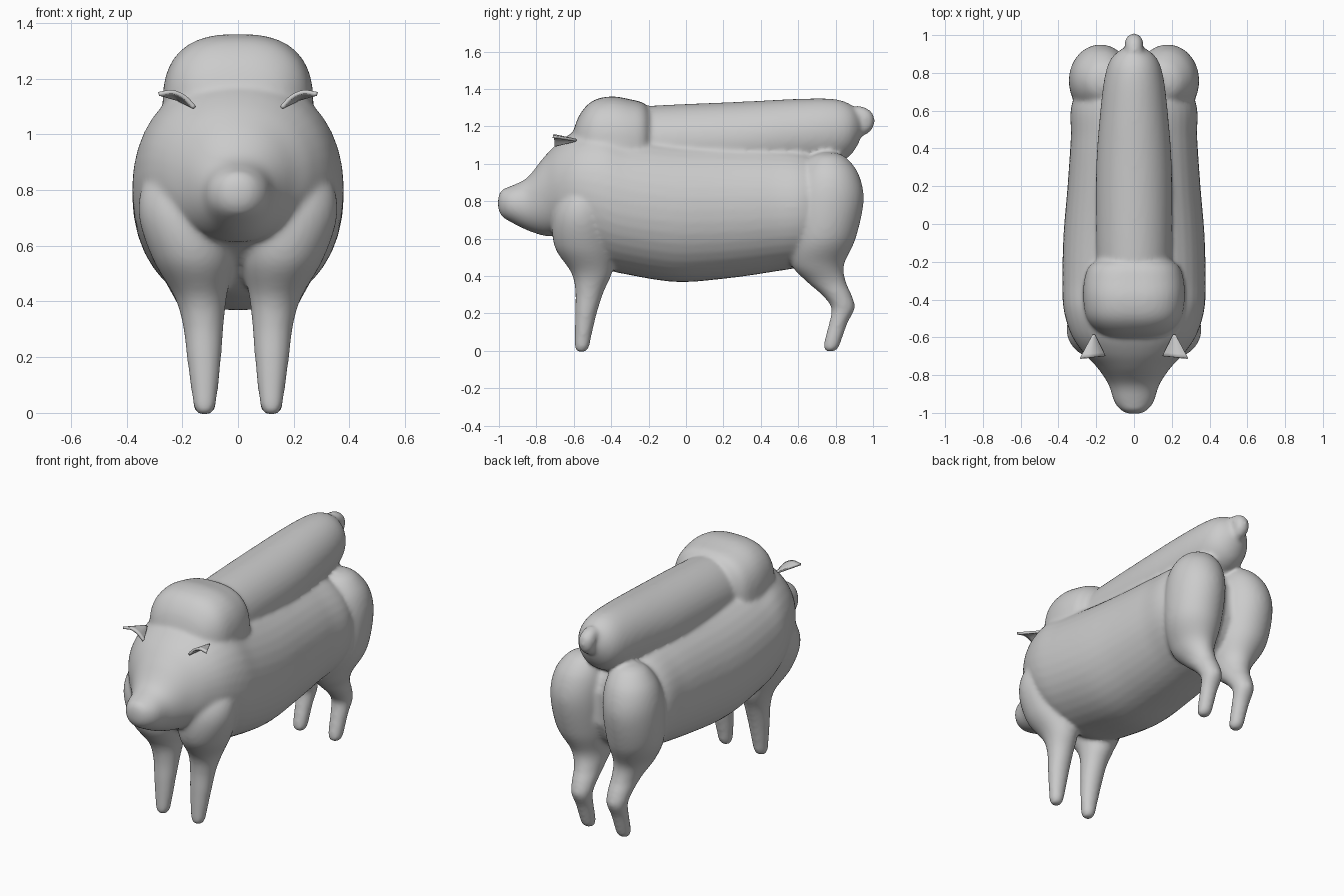
import bpy, bmesh, math
from mathutils import Vector

cube = bpy.data.objects.get("Cube")
if cube:
    bpy.data.objects.remove(cube)

grey = bpy.data.materials.new("clay_grey")
grey.use_nodes = True
grey.diffuse_color = (0.6, 0.6, 0.6, 1)
grey.node_tree.nodes["Principled BSDF"].inputs["Base Color"].default_value = (0.6, 0.6, 0.6, 1)


def spline(stations, steps=6):
    """Catmull-Rom interpolation through rows of numbers."""
    rows = [Vector(s) for s in stations]
    rows = [rows[0]] + rows + [rows[-1]]
    out = []
    for a, b, c, d in zip(rows, rows[1:], rows[2:], rows[3:]):
        for i in range(steps):
            t = i / steps
            out.append(0.5 * (2 * b + (c - a) * t + (2 * a - 5 * b + 4 * c - d) * t ** 2
                              + (3 * b - a - 3 * c + d) * t ** 3))
    return out + [rows[-1]]


def loft(bm, axis, stations, power=2.0, mirror=False, sides=40):
    """Closed loft; each station is (along, x, other, radius x, radius other)."""
    rows = spline(stations)
    for side in ((1, -1) if mirror else (1,)):
        rings = []
        for along, u, v, ru, rv in rows:
            ring = []
            for i in range(sides):
                a = math.tau * i / sides
                c, s = math.cos(a), math.sin(a)
                x = side * (u + ru * math.copysign(abs(c) ** (2 / power), c))
                w = v + rv * math.copysign(abs(s) ** (2 / power), s)
                ring.append(bm.verts.new((x, along, w) if axis == "Y" else (x, w, along)))
            rings.append(ring)
        for r, q in zip(rings, rings[1:]):
            for i in range(sides):
                j = (i + 1) % sides
                bm.faces.new((r[i], r[j], q[j], q[i]))
        bm.faces.new(rings[0])
        bm.faces.new(rings[-1])


def finish(name, bm):
    bmesh.ops.recalc_face_normals(bm, faces=bm.faces)
    for f in bm.faces:
        f.smooth = True
    mesh = bpy.data.meshes.new(name)
    bm.to_mesh(mesh)
    bm.free()
    mesh.materials.append(grey)
    ob = bpy.data.objects.new(name, mesh)
    bpy.context.collection.objects.link(ob)
    return ob


bm = bmesh.new()

# Trunk with snout
loft(bm, "Y", [
    (-1.005, 0, .79, .03, .03), (-.985, 0, .79, .07, .07), (-.94, 0, .785, .105, .095),
    (-.85, 0, .785, .135, .14), (-.76, 0, .825, .195, .21), (-.68, 0, .86, .27, .255),
    (-.58, 0, .86, .335, .32), (-.45, 0, .83, .373, .385), (-.3, 0, .79, .38, .385),
    (-.05, 0, .755, .373, .387), (.2, 0, .755, .352, .37), (.45, 0, .765, .335, .345),
    (.65, 0, .77, .325, .31), (.78, 0, .77, .2, .22), (.84, 0, .77, .08, .1)], 2.1)

# Shoulder hump
loft(bm, "Y", [
    (-.61, 0, 1.08, .10, .07), (-.57, 0, 1.09, .19, .17), (-.5, 0, 1.1, .25, .236),
    (-.4, 0, 1.1, .27, .26), (-.3, 0, 1.1, .265, .245), (-.22, 0, 1.1, .235, .22),
    (-.17, 0, 1.1, .15, .15)], 2.6)

# Long roll on the back
loft(bm, "Y", [
    (-.35, 0, 1.1, .19, .2), (-.1, 0, 1.11, .2, .205), (.3, 0, 1.125, .2, .207),
    (.6, 0, 1.155, .178, .192), (.78, 0, 1.17, .155, .177), (.87, 0, 1.18, .125, .143),
    (.92, 0, 1.19, .075, .085), (.94, 0, 1.195, .03, .03)])

# Front legs with shoulders
loft(bm, "Z", [
    (-.006, .12, -.56, .02, .02), (.015, .12, -.557, .037, .038), (.08, .12, -.55, .048, .045),
    (.2, .122, -.535, .062, .058), (.32, .125, -.515, .074, .077), (.42, .135, -.505, .095, .11),
    (.55, .16, -.545, .145, .155), (.7, .185, -.56, .17, .155), (.82, .2, -.55, .14, .12),
    (.9, .2, -.52, .06, .06)], mirror=True)

# Hind legs with hams
loft(bm, "Z", [
    (-.004, .12, .77, .02, .02), (.015, .12, .775, .038, .04), (.07, .12, .79, .045, .046),
    (.15, .12, .815, .05, .05), (.23, .12, .84, .06, .063), (.3, .122, .805, .07, .08),
    (.37, .128, .75, .08, .105), (.46, .145, .705, .11, .14), (.6, .172, .735, .155, .172),
    (.8, .178, .76, .167, .19), (.94, .17, .765, .15, .16), (1.03, .155, .76, .1, .1),
    (1.06, .15, .76, .04, .04)], mirror=True)

# Curled tail, as overlapping beads
for x, y, z, r in spline([(0, .87, 1.24, .055), (0, .92, 1.262, .048), (0, .955, 1.245, .05),
                          (0, .96, 1.215, .047), (0, .945, 1.19, .04)], 4):
    beads = bmesh.ops.create_icosphere(bm, subdivisions=3, radius=r)["verts"]
    bmesh.ops.translate(bm, verts=beads, vec=(x, y, z))

# Fuse everything into one soft skin
body = finish("body", bm)
remesh = body.modifiers.new("fuse", "REMESH")
remesh.mode = "VOXEL"
remesh.voxel_size = 0.012
remesh.use_smooth_shade = True
smooth = body.modifiers.new("soften", "SMOOTH")
smooth.factor = 0.5
smooth.iterations = 10

# Arched, pointed ears
for name, side in (("left_ear", 1), ("right_ear", -1)):
    bm = bmesh.new()
    rim = spline([(.155, -.70, 1.095), (.19, -.703, 1.132), (.235, -.708, 1.152),
                  (.285, -.712, 1.145)], 4)
    tip = Vector((.215, -.58, 1.125))
    rows = []
    for k in range(7):
        t = k / 6 * .95
        rows.append([bm.verts.new((side * p.x, p.y, p.z)) for p in
                     (q.lerp(tip, t) for q in rim)])
    for r, q in zip(rows, rows[1:]):
        for i in range(len(r) - 1):
            bm.faces.new((r[i], r[i + 1], q[i + 1], q[i]))
    ear = finish(name, bm)
    shell = ear.modifiers.new("thickness", "SOLIDIFY")
    shell.thickness = 0.014
    shell.offset = 0
